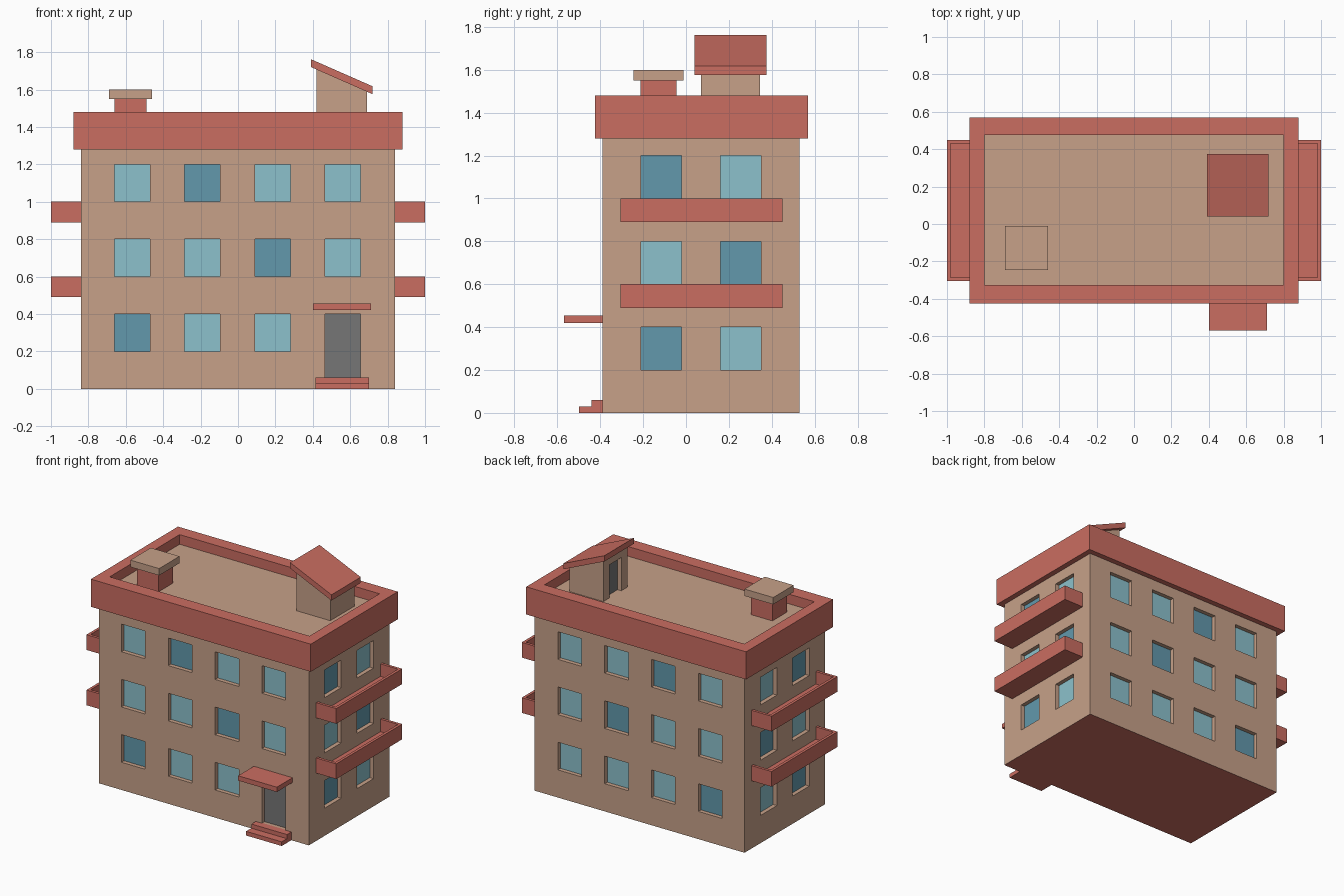
import bpy, bmesh
from mathutils import Vector

if "Cube" in bpy.data.objects:
    bpy.data.objects.remove(bpy.data.objects["Cube"])


def material(name, hexcol):
    m = bpy.data.materials.new(name)
    rgb = [int(hexcol[i:i + 2], 16) / 255 for i in (0, 2, 4)]
    lin = [c / 12.92 if c <= 0.04045 else ((c + 0.055) / 1.055) ** 2.4 for c in rgb]
    m.diffuse_color = (*lin, 1)
    m.use_nodes = True
    m.node_tree.nodes["Principled BSDF"].inputs["Base Color"].default_value = m.diffuse_color
    return m


TAN, RED, LIGHT, DARK, GREY = range(5)
MATS = [material("tan plaster", "c7a189"), material("brick red", "ca6d61"),
        material("light glass", "8cc1cc"), material("dark glass", "6298ac"),
        material("grey door", "767676")]


def finish(bm, name, default=None):
    """Turn a bmesh into an object; a single colour if default is given."""
    me = bpy.data.meshes.new(name)
    if default is None:
        for m in MATS:
            me.materials.append(m)
    else:
        me.materials.append(MATS[default])
    bm.to_mesh(me)
    bm.free()
    ob = bpy.data.objects.new(name, me)
    bpy.context.collection.objects.link(ob)
    return ob


def add_box(bm, x, y, z):
    vs = bmesh.ops.create_cube(bm, size=1)["verts"]
    for v in vs:
        v.co = Vector([r[0] if c < 0 else r[1] for c, r in zip(v.co, (x, y, z))])


def box(name, mat, *ranges):
    bm = bmesh.new()
    add_box(bm, *ranges)
    return finish(bm, name, mat)


def prism(profile, y0, y1):
    """Extrude an x,z profile along y."""
    bm = bmesh.new()
    f = bm.faces.new([bm.verts.new((x, y0, z)) for x, z in profile])
    ret = bmesh.ops.extrude_face_region(bm, geom=[f], use_keep_orig=True)
    for v in ret["geom"]:
        if isinstance(v, bmesh.types.BMVert):
            v.co.y = y1
    bmesh.ops.recalc_face_normals(bm, faces=bm.faces)
    return bm


def slice_at(bm, axis, values):
    no = Vector([float(i == axis) for i in range(3)])
    for v in values:
        bmesh.ops.bisect_plane(bm, geom=bm.verts[:] + bm.edges[:] + bm.faces[:],
                               plane_co=no * v, plane_no=no, dist=1e-5)


def recess(bm, face, depth, mat):
    n = face.normal.copy()
    for f in bmesh.ops.extrude_discrete_faces(bm, faces=[face])["faces"]:
        f.material_index = mat
        bmesh.ops.translate(bm, verts=f.verts[:], vec=-n * depth)


# Main block with recessed windows and front door
ROOF = 1.41
WX = [(-0.66, -0.47), (-0.285, -0.095), (0.09, 0.28), (0.465, 0.655)]
WY = [(-0.21, -0.02), (0.16, 0.35)]
WZ = [(0.2, 0.4), (0.6, 0.8), (1.0, 1.2)]
DARK_LONG = {(0, 0), (2, 1), (1, 2)}    # (column, floor) with dark glass
DARK_SIDE = {(0, 0), (1, 1), (0, 2)}

bm = bmesh.new()
add_box(bm, (-0.84, 0.84), (-0.39, 0.53), (0, ROOF))
bm.normal_update()
slice_at(bm, 0, [v for r in WX for v in r])
slice_at(bm, 1, [v for r in WY for v in r])
slice_at(bm, 2, [0.06] + [v for r in WZ for v in r])
bm.normal_update()


def cell(ranges, v):
    return next((i for i, (a, b) in enumerate(ranges) if a < v < b), None)


jobs, door = [], []
for f in bm.faces:
    c, n = f.calc_center_median(), f.normal
    if n.z < -0.5:
        f.material_index = RED          # underside
    if abs(n.z) > 0.5:
        continue
    long_wall = abs(n.y) > 0.5
    col = cell(WX, c.x) if long_wall else cell(WY, c.y)
    if n.y < -0.5 and col == 3 and 0.06 < c.z < 0.4:
        door.append(f)
        continue
    row = cell(WZ, c.z)
    if col is not None and row is not None:
        dark = (col, row) in (DARK_LONG if long_wall else DARK_SIDE)
        jobs.append((f, DARK if dark else LIGHT))
for f, m in jobs:
    recess(bm, f, 0.03, m)
front = bmesh.ops.dissolve_faces(bm, faces=door)["region"][0]
front.normal_update()
recess(bm, front, 0.03, GREY)
finish(bm, "building_body")

# Parapet ring around the roof
bm = bmesh.new()
rings = []
for x, y0, y1 in ((0.88, -0.425, 0.57), (0.80, -0.325, 0.475)):
    for z in (1.28, 1.48):
        rings.append([bm.verts.new(p) for p in
                      ((-x, y0, z), (x, y0, z), (x, y1, z), (-x, y1, z))])
loop = [rings[0], rings[1], rings[3], rings[2]]
for a, b in zip(loop, loop[1:] + loop[:1]):
    for i in range(4):
        j = (i + 1) % 4
        bm.faces.new((a[i], a[j], b[j], b[i]))
bmesh.ops.recalc_face_normals(bm, faces=bm.faces)
finish(bm, "parapet", RED)

# Side balconies: floor, outer rail and two end rails, mirrored left
for i, z in enumerate((0.49, 0.89)):
    bm = bmesh.new()
    y0, y1, top, t = -0.305, 0.45, z + 0.11, 0.02
    add_box(bm, (0.84, 1.0), (y0, y1), (z, z + t))
    add_box(bm, (1.0 - t, 1.0), (y0, y1), (z, top))
    add_box(bm, (0.84, 1.0 - t), (y0, y0 + t), (z, top))
    add_box(bm, (0.84, 1.0 - t), (y1 - t, y1), (z, top))
    ob = finish(bm, f"balconies_floor_{i + 2}", RED)
    ob.modifiers.new("mirror", 'MIRROR')

# Entrance canopy and steps
box("door_canopy", RED, (0.40, 0.71), (-0.57, -0.385), (0.42, 0.455))
bm = bmesh.new()
add_box(bm, (0.415, 0.70), (-0.50, -0.385), (0, 0.03))
add_box(bm, (0.415, 0.70), (-0.44, -0.385), (0.03, 0.06))
finish(bm, "door_steps", RED)

# Chimney
box("chimney", RED, (-0.66, -0.49), (-0.212, -0.045), (ROOF - 0.01, 1.55))
box("chimney_cap", TAN, (-0.69, -0.46), (-0.245, -0.012), (1.55, 1.6))

# Roof access hut with a recessed door on its high side
bm = prism([(0.42, ROOF), (0.69, ROOF), (0.69, 1.605), (0.42, 1.725)], 0.07, 0.345)
slice_at(bm, 1, (0.14, 0.275))
slice_at(bm, 2, (1.65,))
bm.normal_update()
hut_door = [f for f in bm.faces if f.normal.x < -0.9
            and 0.14 < f.calc_center_median().y < 0.275
            and f.calc_center_median().z < 1.65]
for f in hut_door:
    recess(bm, f, 0.03, GREY)
finish(bm, "roof_hut")
finish(prism([(0.39, 1.72), (0.72, 1.575), (0.72, 1.617), (0.39, 1.762)], 0.04, 0.375),
       "roof_hut_slab", RED)
